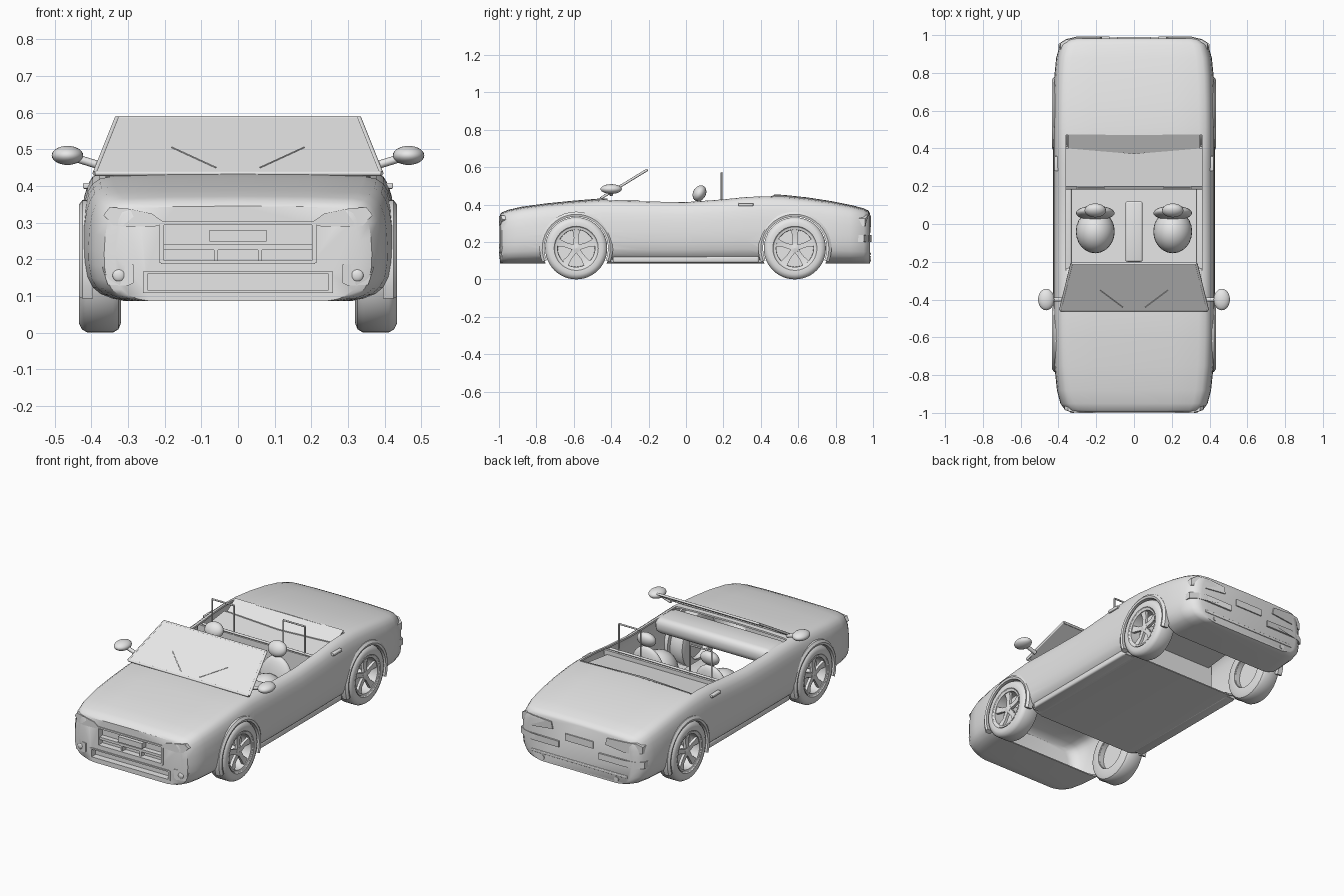
import bpy, bmesh, math
from mathutils import Vector

old = bpy.data.objects.get("Cube")
if old:
    bpy.data.objects.remove(old, do_unlink=True)

grey = bpy.data.materials.new("light_grey")
grey.use_nodes = True
GREY = (0.8, 0.8, 0.8, 1)
grey.diffuse_color = GREY
grey.node_tree.nodes["Principled BSDF"].inputs["Base Color"].default_value = GREY


def finish(name, bm, angle=35):
    bmesh.ops.recalc_face_normals(bm, faces=bm.faces)
    mesh = bpy.data.meshes.new(name)
    bm.to_mesh(mesh)
    bm.free()
    mesh.materials.append(grey)
    ob = bpy.data.objects.new(name, mesh)
    bpy.context.collection.objects.link(ob)
    smooth(ob, angle)
    return ob


def smooth(ob, angle):
    bpy.ops.object.select_all(action='DESELECT')
    ob.select_set(True)
    bpy.context.view_layer.objects.active = ob
    bpy.ops.object.shade_smooth_by_angle(angle=math.radians(angle))


def loft(name, rings, closed=False):
    """Skin a row of closed rings; cap the ends unless the row is closed."""
    bm = bmesh.new()
    rows = [[bm.verts.new(p) for p in ring] for ring in rings]
    n = len(rows[0])
    pairs = list(zip(rows, rows[1:])) + ([(rows[-1], rows[0])] if closed else [])
    for a, b in pairs:
        for i in range(n):
            j = (i + 1) % n
            bm.faces.new((a[i], a[j], b[j], b[i]))
    if not closed:
        bm.faces.new(rows[0])
        bm.faces.new(rows[-1])
    return finish(name, bm)


def box(name, x, y, z, bevel=0.0):
    bm = bmesh.new()
    bmesh.ops.create_cube(bm, size=1)
    for v in bm.verts:
        v.co = [(r[0] + r[1]) / 2 + c * (r[1] - r[0]) for r, c in zip((x, y, z), v.co)]
    if bevel:
        bmesh.ops.bevel(bm, geom=bm.edges[:], offset=bevel, segments=3, profile=0.5, affect='EDGES')
    return finish(name, bm)


def ellipsoid(name, centre, radii, tilt=0):
    bm = bmesh.new()
    bmesh.ops.create_uvsphere(bm, u_segments=24, v_segments=14, radius=1)
    bmesh.ops.scale(bm, vec=radii, verts=bm.verts)
    ob = finish(name, bm, 60)
    ob.location = centre
    ob.rotation_euler.x = tilt
    return ob


def rod(name, a, b, r=0.006):
    a, b = Vector(a), Vector(b)
    bm = bmesh.new()
    bmesh.ops.create_cone(bm, cap_ends=True, segments=8, radius1=r, radius2=r, depth=(b - a).length)
    ob = finish(name, bm, 50)
    ob.location = (a + b) / 2
    ob.rotation_euler = (b - a).to_track_quat('Z', 'Y').to_euler()
    return ob


def wrapped(name, side, outline, end, reach, depth=.045):
    """Plate over the nose (end -1) or tail (end 1), following the rounded corners."""
    faces = [[(side * x, end * (reach - d - 4 * max(0, x - .3) ** 2), z) for x, z in outline] for d in (0, depth)]
    return loft(name, faces)


def panel(name, corners, thick=0.006):
    low = [Vector(c) for c in corners]
    return loft(name, [low, [p + Vector((0, 0, thick)) for p in low]])


def turned(name, cx, cy, cz, profile, steps=48):
    """Closed profile of (x, radius) turned about the wheel axle."""
    rings = []
    for k in range(steps):
        a = 2 * math.pi * k / steps
        rings.append([(cx + x, cy + r * math.cos(a), cz + r * math.sin(a)) for x, r in profile])
    return loft(name, rings, closed=True)


def cut(target, cutter):
    mod = target.modifiers.new("cut", 'BOOLEAN')
    mod.operation, mod.solver, mod.object = 'DIFFERENCE', 'EXACT', cutter
    bpy.ops.object.select_all(action='DESELECT')
    bpy.context.view_layer.objects.active = target
    target.select_set(True)
    bpy.ops.object.modifier_apply(modifier=mod.name)
    bpy.data.objects.remove(cutter, do_unlink=True)


# Body stations: y, half width, top height
STATIONS = [(-.995, .335, .345), (-.985, .365, .358), (-.95, .39, .372), (-.88, .408, .388),
            (-.75, .422, .406), (-.6, .427, .421), (-.45, .429, .433), (-.2, .429, .426),
            (0, .429, .423), (.2, .429, .438), (.32, .429, .451), (.42, .429, .455), (.52, .429, .452),
            (.65, .427, .438), (.78, .422, .418), (.88, .412, .398), (.95, .392, .38),
            (.975, .365, .368), (.983, .335, .355)]
SECTION = [(.72, 0), (.81, .02), (.89, .06), (.945, .12), (.98, .21), (.997, .34), (1, .48),
           (.993, .64), (.978, .77), (.955, .86), (.925, .92), (.88, .96), (.8, .98), (.5, .994), (0, 1)]


def hull(name, inset=0.0, squash=1.0):
    half = SECTION + [(-x, z) for x, z in SECTION[-2::-1]]
    rings = []
    for y, w, top in STATIONS:
        base = .086 + inset
        h = top - inset - base
        rings.append([(fx * (w - inset), y * squash, base + fz * h) for fx, fz in half])
    return loft(name, rings)


AXLES = {"front": -.587, "rear": .582}
AXLE_Z = .166

# Hollow shell, open cockpit, wheel bays and nose openings
body = hull("body_shell")
cut(body, hull("cavity", .01, .955))
cut(body, box("cockpit_cut", (-.36, .36), (-.42, .47), (.3, .6)))
for y in AXLES.values():
    cut(body, turned("arch_cut", 0, y, AXLE_Z, [(-.6, .001), (-.6, .182), (.6, .182), (.6, .001)]))
cut(body, box("grille_cut", (-.205, .205), (-1.1, -.96), (.195, .295)))
cut(body, box("intake_cut", (-.25, .25), (-1.1, -.96), (.115, .16)))
smooth(body, 45)

# Wheels and arch trims
TYRE = [(-.057, .1), (-.057, .14), (-.05, .157), (-.035, .166), (.035, .166), (.05, .157),
        (.058, .14), (.056, .118), (.045, .11), (.04, .1)]
for end, y in AXLES.items():
    for s, side in ((-1, "right"), (1, "left")):
        tag = f"{end}_{side}"
        cx = s * .376
        turned("tyre_" + tag, cx, y, AXLE_Z, [(s * x, r) for x, r in TYRE])
        turned("rim_" + tag, cx, y, AXLE_Z, [(s * x, r) for x, r in ((-.05, .098), (.05, .1), (.053, .112), (-.05, .112))])
        turned("hub_" + tag, cx, y, AXLE_Z, [(s * x, r) for x, r in ((-.02, .001), (-.02, .026), (.042, .022), (.046, .001))])
        turned("brake_disc_" + tag, cx, y, AXLE_Z, [(s * x, r) for x, r in ((-.02, .001), (-.02, .1), (-.01, .1), (-.01, .001))])
        for k in range(5):
            a = math.pi / 2 + k * math.tau / 5
            rings = []
            for r, wid, x in ((.012, .014, .042), (.06, .013, .038), (.104, .021, .046)):
                ring = []
                for dx, t in ((-.016, -wid), (0, -wid), (0, wid), (-.016, wid)):
                    ring.append((cx + s * (x + dx), y + r * math.cos(a) - t * math.sin(a),
                                 AXLE_Z + r * math.sin(a) + t * math.cos(a)))
                rings.append(ring)
            loft("spoke_" + tag, rings)
        rings = []
        for k in range(25):
            a = math.radians(-22 + 224 * k / 24)
            rings.append([(s * x, y + r * math.cos(a), AXLE_Z + r * math.sin(a))
                          for x, r in ((.395, .17), (.43, .17), (.434, .182), (.424, .196), (.395, .196))])
        loft("arch_trim_" + tag, rings)

# Windscreen with frame and wipers
GLASS = [(-.39, -.455, .434), (.39, -.455, .434), (.33, -.21, .584), (-.33, -.21, .584)]
panel("windscreen", GLASS)
for i in range(4):
    rod("windscreen_frame", GLASS[i], GLASS[(i + 1) % 4], .007)
for s in (-1, 1):
    rod("wiper", (s * .06, -.44, .45), (s * .18, -.35, .505), .002)

# Nose: grille, intake surround, lamps
box("grille_bar", (-.205, .205), (-.99, -.955), (.225, .24))
for s in (-1, 1):
    box("grille_post", (s * .06 - .006, s * .06 + .006), (-.988, -.955), (.195, .23))
    box("grille_side", (s * .208 - .006, s * .208 + .006), (-1, -.97), (.19, .3))
    box("intake_side", (s * .253 - .006, s * .253 + .006), (-1, -.97), (.108, .166))
    wrapped("headlamp", s, ((.2, .3), (.235, .324), (.3, .338), (.35, .342), (.367, .32), (.34, .292), (.3, .288), (.22, .29)), -1, 1)
    wrapped("fog_lamp_housing", s, ((.285, .135), (.285, .185), (.35, .188), (.37, .178), (.355, .13), (.3, .128)), -1, 1)
    ellipsoid("fog_lamp", (s * .325, -.992, .156), (.017, .008, .017))
for z in (.192, .298):
    box("grille_edge", (-.21, .21), (-1, -.97), (z - .005, z + .005))
for z in (.112, .164):
    box("intake_edge", (-.255, .255), (-1, -.97), (z - .004, z + .004))
box("front_plate", (-.078, .078), (-.999, -.955), (.248, .28))

# Tail: lamps, plate, bumper
for s in (-1, 1):
    wrapped("tail_lamp", s, ((.17, .295), (.18, .335), (.3, .342), (.36, .343), (.39, .325), (.39, .285), (.3, .28)), 1, .99)
    wrapped("bumper_pad", s, ((.13, .2), (.13, .235), (.3, .237), (.36, .237), (.4, .237), (.4, .2), (.36, .2), (.3, .2)), 1, .993)
    rod("exhaust", (s * .24, .93, .11), (s * .24, .988, .11), .014)
box("rear_plate", (-.09, .09), (.97, .99), (.25, .29))
box("rear_lip", (-.31, .31), (.96, .988), (.13, .145), .004)

# Door handles, sills, mirrors
for s in (-1, 1):
    box("door_handle", sorted((s * .4, s * .423)), (.28, .36), (.392, .408), .004)
    box("sill", sorted((s * .33, s * .4)), (-.39, .39), (.089, .125), .01)
    ellipsoid("mirror", (s * .465, -.4, .483), (.043, .057, .026))
    rod("mirror_arm", (s * .375, -.4, .455), (s * .44, -.4, .475), .011)

# Cabin: seats, console, dash, shelf, hoops
for s in (-1, 1):
    ellipsoid("seat", (s * .205, -.04, .23), (.103, .115, .12))
    ellipsoid("seat_back", (s * .205, .058, .29), (.103, .036, .13), -.12)
    ellipsoid("headrest", (s * .205, .072, .46), (.057, .034, .045), -.5)
    hoop = [(s * .16, .19, .4), (s * .16, .19, .57), (s * .3, .19, .57), (s * .3, .19, .4)]
    for a, b in zip(hoop, hoop[1:]):
        rod("roll_hoop", a, b, .005)
box("console", (-.045, .045), (-.2, .12), (.1, .29), .01)
box("cabin_floor", (-.39, .39), (-.4, .4), (.09, .105))
box("dashboard", (-.375, .375), (-.41, -.23), (.335, .425), .035)
box("rear_bulkhead", (-.39, .39), (.185, .2), (.1, .4))
rod("hoop_crossbar", (-.36, .19, .41), (.36, .19, .41), .007)
panel("rear_shelf", [(-.37, .2, .37), (.37, .2, .37), (.37, .4, .395), (-.37, .4, .395)])
panel("folded_roof", [(-.35, .4, .4), (0, .37, .4), (.35, .4, .4), (.35, .475, .447), (-.35, .475, .447)])
